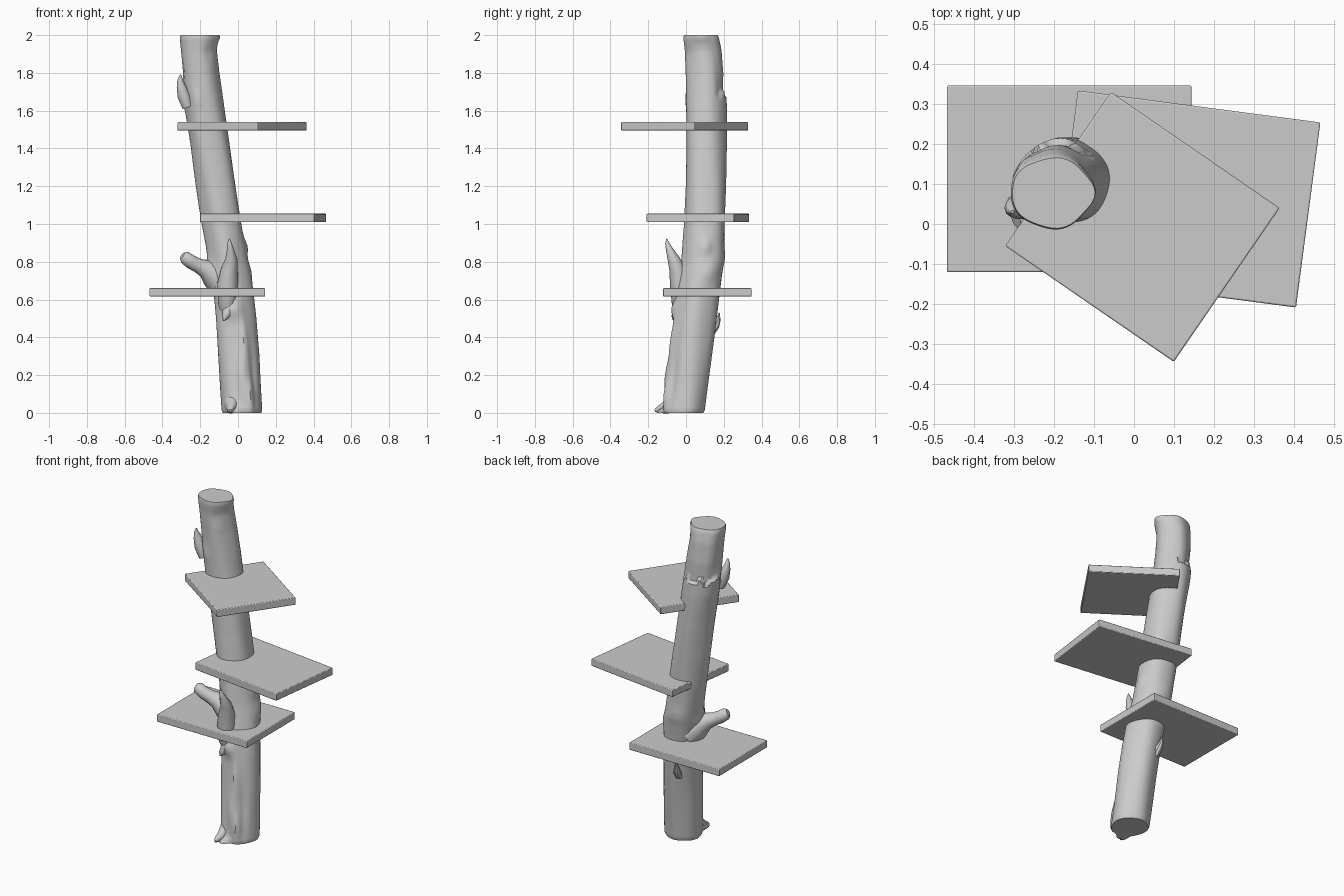
import bpy, bmesh, math
from math import sin, cos, radians, exp, pi
from mathutils import Vector


def mesh_object(name, bm, angle=40):
    bmesh.ops.recalc_face_normals(bm, faces=bm.faces[:])
    me = bpy.data.meshes.new(name)
    bm.to_mesh(me)
    bm.free()
    ob = bpy.data.objects.new(name, me)
    bpy.context.collection.objects.link(ob)
    bpy.ops.object.select_all(action='DESELECT')
    ob.select_set(True)
    bpy.context.view_layer.objects.active = ob
    bpy.ops.object.shade_smooth_by_angle(angle=radians(angle))
    return ob


def loft(name, rings):
    """Closed skin through rings of points, capped at both ends."""
    bm = bmesh.new()
    vs = [[bm.verts.new(p) for p in r] for r in rings]
    n = len(vs[0])
    for a, b in zip(vs, vs[1:]):
        for i in range(n):
            j = (i + 1) % n
            bm.faces.new((a[i], a[j], b[j], b[i]))
    bm.faces.new(vs[0][::-1])
    bm.faces.new(vs[-1])
    return mesh_object(name, bm)


def branch(name, path, sides=12, flat=1.0):
    """Tapered tube along (x, y, z, radius) points."""
    pts = [Vector(p[:3]) for p in path]
    rings = []
    for k, p in enumerate(pts):
        t = (pts[min(k + 1, len(pts) - 1)] - pts[max(k - 1, 0)]).normalized()
        u = t.cross(Vector((0, 1, 0))).normalized()
        v = t.cross(u)
        r = path[k][3]
        rings.append([p + u * r * cos(a) + v * r * flat * sin(a)
                      for a in (2 * pi * i / sides for i in range(sides))])
    return loft(name, rings)


def shelf(name, x, y, z, w, d, turn):
    bpy.ops.mesh.primitive_cube_add(size=1, location=(x, y, z), rotation=(0, 0, radians(turn)))
    ob = bpy.context.object
    ob.name = name
    ob.scale = (w, d, 0.045)
    bpy.ops.object.transform_apply(location=False, rotation=False, scale=True)
    bev = ob.modifiers.new("edge", 'BEVEL')
    bev.width, bev.segments = 0.004, 2
    bpy.ops.object.shade_smooth_by_angle(angle=radians(30))


# trunk outline: z, left, right, front, back
profile = [
    (0.0, -0.085, 0.128, -0.12, 0.097), (0.3, -0.105, 0.113, -0.085, 0.135),
    (0.5, -0.118, 0.095, -0.062, 0.162), (0.65, -0.132, 0.078, -0.045, 0.182),
    (0.8, -0.155, 0.052, -0.022, 0.203), (1.0, -0.19, 0.02, -0.008, 0.207),
    (1.2, -0.22, -0.01, -0.002, 0.211), (1.4, -0.248, -0.041, 0.0, 0.213),
    (1.6, -0.28, -0.072, 0.0, 0.212), (1.8, -0.298, -0.1, -0.001, 0.205),
    (1.92, -0.305, -0.113, -0.006, 0.19), (2.0, -0.31, -0.104, -0.014, 0.17)]

# bark swellings and hollows: angle, z, height, angular spread, vertical spread
bumps = [(-105, 0.0, 0.045, 14, 0.025), (-65, 0.1, 0.018, 12, 0.09),
         (-85, 0.2, 0.015, 10, 0.1), (-72, 0.38, 0.012, 9, 0.12),
         (-48, 0.2, -0.012, 12, 0.15), (-95, 0.55, 0.022, 22, 0.05),
         (20, 0.75, 0.013, 25, 0.06), (5, 0.88, 0.014, 14, 0.04),
         (95, 0.83, 0.006, 30, 0.05), (190, 0.76, 0.02, 28, 0.06),
         (185, 1.7, 0.018, 20, 0.06), (250, 1.66, 0.008, 12, 0.05),
         (0, 2.0, 0.012, 25, 0.03), (-60, 1.9, -0.006, 18, 0.05)]


def outline(z):
    for a, b in zip(profile, profile[1:]):
        if z <= b[0] + 1e-6:
            t = (z - a[0]) / (b[0] - a[0])
            return [p + (q - p) * t for p, q in zip(a[1:], b[1:])]


def trunk_ring(z, sides=48):
    l, r, f, k = outline(z)
    ring = []
    for i in range(sides):
        a = 2 * pi * i / sides
        deg = math.degrees(a)
        off = 0.002 * sin(5 * a + 4 * z) + 0.0015 * sin(3 * a - 7 * z)
        for ang, bz, h, sa, sz in bumps:
            d = (deg - ang + 180) % 360 - 180
            off += h * exp(-(d / sa) ** 2 - ((z - bz) / sz) ** 2)
        # jagged broken bark ledge round the back
        ledge = 1.69 + 0.018 * sin(7 * a) + 0.01 * sin(13 * a)
        back = max(0, cos(a - radians(120))) ** 0.5
        if z > ledge:
            off -= 0.014 * back * max(0, 1 - (z - ledge) / 0.3)
        else:
            off += 0.005 * back * max(0, 1 - (ledge - z) / 0.25)
        ring.append(((l + r) / 2 + ((r - l) / 2 + off) * cos(a),
                     (f + k) / 2 + ((k - f) / 2 + off) * sin(a), z))
    return ring


rings = [trunk_ring(2 * i / 140) for i in range(141)]
# softly rounded sawn top
cx, cy = -0.207, 0.08
for p in (rings[-1], rings[0]):
    c = Vector((sum(q[0] for q in p) / 48, sum(q[1] for q in p) / 48, p[0][2]))
    p[:] = [tuple(c + (Vector(q) - c) * 0.95) for q in p]
loft("trunk", rings)

# broken side branch, upright splinter, and smaller bark spikes
branch("side_branch", [
    (-0.08, 0.08, 0.69, 0.09), (-0.135, 0.06, 0.735, 0.07), (-0.175, 0.045, 0.765, 0.048),
    (-0.215, 0.032, 0.782, 0.038), (-0.25, 0.022, 0.80, 0.037),
    (-0.282, 0.015, 0.824, 0.034), (-0.295, 0.01, 0.832, 0.02)])
branch("front_splinter", [
    (-0.05, -0.01, 0.5, 0.03), (-0.055, -0.025, 0.58, 0.05), (-0.055, -0.03, 0.68, 0.055),
    (-0.045, -0.045, 0.76, 0.044), (-0.035, -0.066, 0.815, 0.032),
    (-0.04, -0.088, 0.865, 0.019), (-0.045, -0.1, 0.9, 0.011), (-0.046, -0.102, 0.922, 0.002)])
branch("front_knot", [
    (-0.04, -0.03, 0.57, 0.035), (-0.055, -0.045, 0.53, 0.03), (-0.07, -0.062, 0.505, 0.016),
    (-0.075, -0.066, 0.49, 0.004)])
branch("back_spike", [
    (-0.045, 0.13, 0.42, 0.02), (-0.05, 0.155, 0.46, 0.022), (-0.055, 0.169, 0.49, 0.014),
    (-0.055, 0.177, 0.53, 0.003)], sides=8)
branch("upper_spike", [
    (-0.265, 0.05, 1.62, 0.03), (-0.287, 0.045, 1.68, 0.034), (-0.301, 0.04, 1.73, 0.024),
    (-0.307, 0.035, 1.765, 0.014), (-0.304, 0.03, 1.79, 0.004)], sides=10)
branch("root_toe", [
    (-0.03, -0.06, 0.05, 0.045), (-0.035, -0.115, 0.025, 0.026), (-0.04, -0.15, 0.016, 0.015),
    (-0.04, -0.165, 0.012, 0.006)], flat=1.2)

# three platforms
shelf("lower_shelf", -0.162, 0.113, 0.638, 0.612, 0.467, 0)
shelf("middle_shelf", 0.1325, 0.0625, 1.032, 0.612, 0.467, -7.5)
shelf("top_shelf", 0.021, -0.0075, 1.517, 0.512, 0.467, -34.5)
